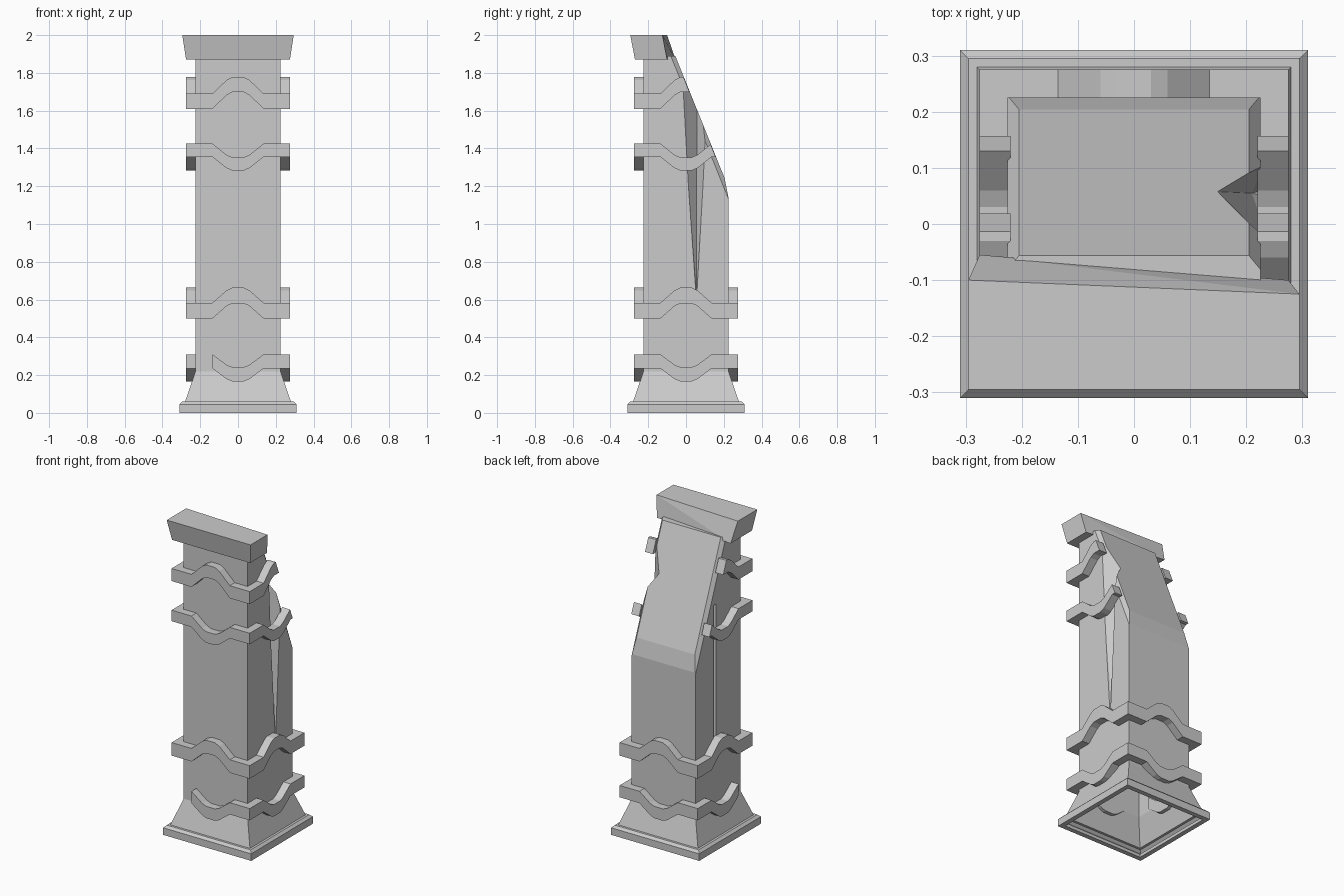
import bpy, bmesh
from mathutils import Vector

if "Cube" in bpy.data.objects:
    bpy.data.objects.remove(bpy.data.objects["Cube"])


def finish(name, bm):
    bmesh.ops.recalc_face_normals(bm, faces=bm.faces[:])
    me = bpy.data.meshes.new(name)
    bm.to_mesh(me)
    bm.free()
    ob = bpy.data.objects.new(name, me)
    bpy.context.collection.objects.link(ob)
    return ob


def cut(bm, point, normal):
    """Slice away everything beyond a plane and cap the opening."""
    res = bmesh.ops.bisect_plane(bm, geom=bm.verts[:] + bm.edges[:] + bm.faces[:],
                                 plane_co=point, plane_no=Vector(normal).normalized(),
                                 clear_outer=True)
    edges = [e for e in res["geom_cut"] if isinstance(e, bmesh.types.BMEdge)]
    if edges:
        bmesh.ops.holes_fill(bm, edges=edges, sides=0)


def hull(name, points):
    bm = bmesh.new()
    for p in points:
        bm.verts.new(p)
    bmesh.ops.convex_hull(bm, input=bm.verts[:])
    bmesh.ops.dissolve_limit(bm, angle_limit=0.01, verts=bm.verts[:], edges=bm.edges[:])
    return finish(name, bm)


# flared foot: square rings, open underneath
bm = bmesh.new()
rings = []
for r, z in [(.28, .02), (.28, 0), (.31, 0), (.31, .045), (.295, .06), (.28, .06), (.225, .22)]:
    rings.append([bm.verts.new((sx * r, sy * r, z))
                  for sx, sy in [(-1, -1), (1, -1), (1, 1), (-1, 1)]])
for a, b in zip(rings, rings[1:]):
    for i in range(4):
        j = (i + 1) % 4
        bm.faces.new((a[i], a[j], b[j], b[i]))
finish("base", bm)

# shaft broken off along a slope at the back, with worn edges
W = .225
bm = bmesh.new()
bmesh.ops.create_cube(bm, size=1)
for v in bm.verts:
    v.co = (v.co.x * 2 * W, v.co.y * 2 * W, .22 if v.co.z < 0 else 1.89)
cut(bm, (0, 0, 1.75), (0, 2.48, 1))
for s in (-1, 1):
    cut(bm, (s * .205, 0, 1.75), (s * 3, 2.48, 1))
cut(bm, (0, .205, 1.24), (0, 5, 1))
shaft = finish("shaft", bm)

# cracks down the right and left sides
cutters = [
    hull("right_crack_cutter", [(.23, .05, .65), (.21, .055, .66), (.23, .06, .65),
                                (.14, .058, 1.75), (.24, -.03, 1.75), (.24, .125, 1.75)]),
    hull("left_crack_cutter", [(-.2, .03, z) for z in (.62, 1.5)] +
         [(-.24, y, z) for y in (.01, .05) for z in (.62, 1.5)])]
for c in cutters:
    m = shaft.modifiers.new("crack", 'BOOLEAN')
    m.operation = 'DIFFERENCE'
    m.solver = 'EXACT'
    m.object = c
dg = bpy.context.evaluated_depsgraph_get()
shaft.data = bpy.data.meshes.new_from_object(shaft.evaluated_get(dg))
shaft.modifiers.clear()
for c in cutters:
    bpy.data.objects.remove(c)
bm = bmesh.new()
bm.from_mesh(shaft.data)
under = [f for f in bm.faces if f.normal.z < -.9 and f.calc_center_median().z < .25]
bmesh.ops.delete(bm, geom=under, context='FACES_ONLY')
bm.to_mesh(shaft.data)
bm.free()

# wavy bands wrapped around the shaft
WAVE = [(-.275, 0), (-.135, 0), (-.06, .066), (-.03, .08), (.03, .08), (.06, .066), (.135, 0)]


def band(name, z0, z1, sign, broken=False, sliced=False):
    bm = bmesh.new()
    cols = []
    for side in range(4):
        for u, d in WAVE:
            if broken and ((side == 0 and u < -.2)):
                continue
            col = []
            for r, z in [(.275, z0), (.275, z1), (.22, z1), (.22, z0)]:
                a, b = max(-r, min(r, u)), -r
                for _ in range(side):
                    a, b = -b, a
                col.append(bm.verts.new((a, b, z + sign * d)))
            cols.append(col)
    n = len(cols)
    for i in range(n - 1 if broken else n):
        a, b = cols[i], cols[(i + 1) % n]
        for k in range(4):
            bm.faces.new((a[k], b[k], b[(k + 1) % 4], a[(k + 1) % 4]))
    if broken:
        bm.faces.new(cols[0])
        bm.faces.new(cols[-1])
    bmesh.ops.recalc_face_normals(bm, faces=bm.faces[:])
    if sliced:
        cut(bm, (0, 0, 1.745), (0, 2.48, 1))
    finish(name, bm)


band("band_bottom", .235, .31, -.85, broken=True)
band("band_lower", .5, .583, 1)
band("band_upper", 1.355, 1.425, -.9, sliced=True)
band("band_top", 1.61, 1.69, 1.1, sliced=True)

# broken half of the capital
hull("capital", [(-.275, -.27, 1.87), (.275, -.27, 1.87), (-.275, -.055, 1.87), (.275, -.1, 1.87),
                 (-.295, -.295, 2), (.295, -.295, 2), (-.295, -.1, 2), (.295, -.125, 2)])
